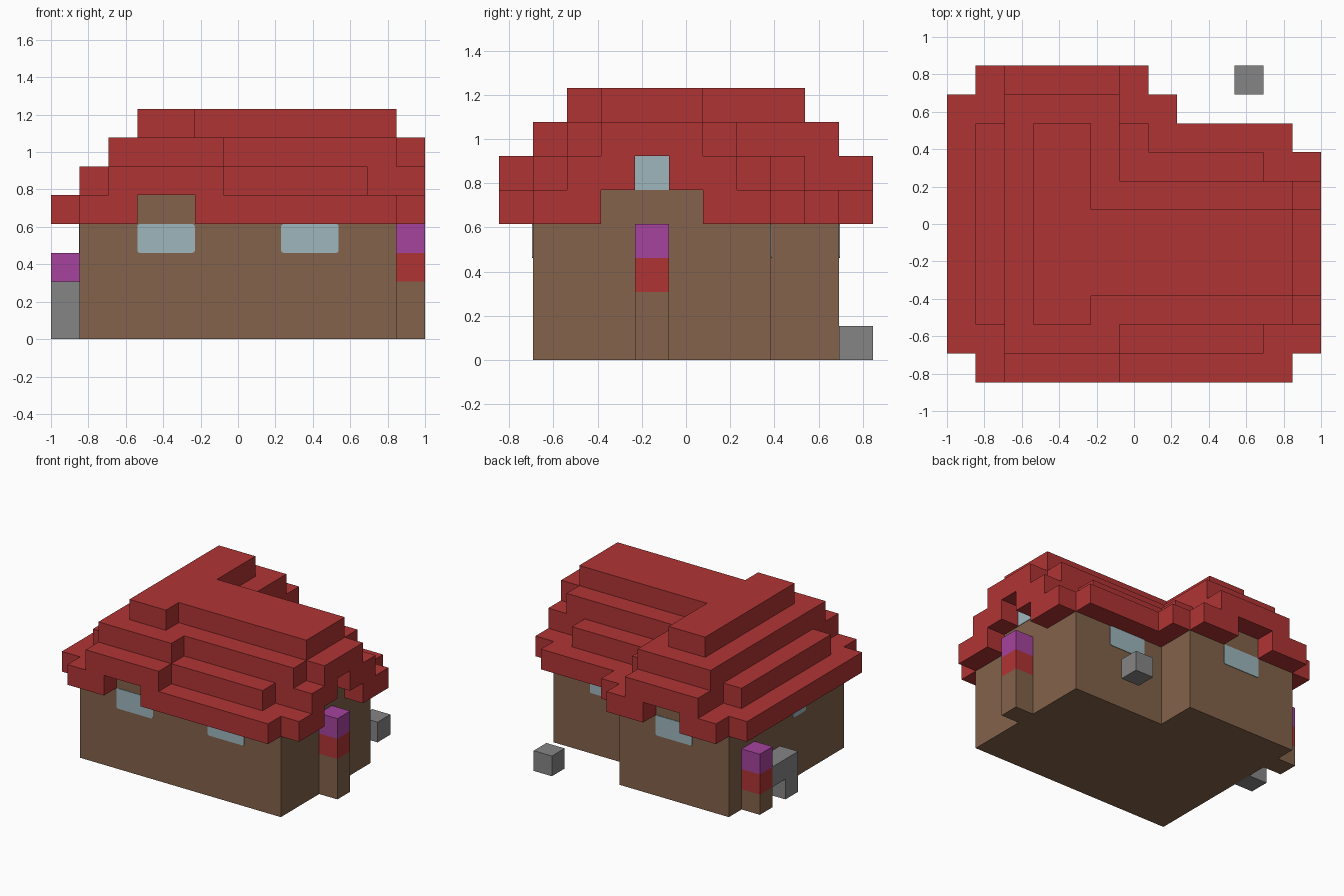
import bpy, bmesh
from mathutils import Vector

cube = bpy.data.objects.get("Cube")
if cube:
    bpy.data.objects.remove(cube, do_unlink=True)

U = 2 / 13                          # edge of one block
ORIGIN = Vector((-1, -5.5 * U, 0))


def material(name, rgb):
    mat = bpy.data.materials.new(name)
    mat.use_nodes = True
    mat.diffuse_color = (*rgb, 1)
    mat.node_tree.nodes["Principled BSDF"].inputs["Base Color"].default_value = (*rgb, 1)
    return mat


red = material("roof red", (0.434, 0.034, 0.034))
brown = material("wall brown", (0.223, 0.122, 0.069))
glass = material("window blue", (0.337, 0.468, 0.515))
purple = material("purple", (0.376, 0.056, 0.337))
grey = material("stone grey", (0.235, 0.235, 0.235))


def blocks(x0, x1, y0, y1, z0, z1):
    """Set of block cells filling a box."""
    return {(x, y, z) for x in range(x0, x1) for y in range(y0, y1) for z in range(z0, z1)}


def finish(bm, name, mat):
    mesh = bpy.data.meshes.new(name)
    bm.to_mesh(mesh)
    bm.free()
    mesh.materials.append(mat)
    bpy.context.collection.objects.link(bpy.data.objects.new(name, mesh))


def build_blocks(name, cells, mat, occupied):
    """Skin the exposed sides of the cells and merge them into large flat faces."""
    bm = bmesh.new()
    for cell in cells:
        centre = Vector(cell) + Vector((0.5, 0.5, 0.5))
        for axis in range(3):
            for sign in (-1, 1):
                n = Vector((0, 0, 0))
                n[axis] = sign
                if tuple(int(c + d) for c, d in zip(cell, n)) in occupied:
                    continue
                a = Vector((0, 0, 0))
                a[(axis + 1) % 3] = 0.5
                b = n.cross(a)
                mid = centre + n / 2
                bm.faces.new([bm.verts.new((mid + p) * U + ORIGIN)
                              for p in (-a - b, a - b, a + b, -a + b)])
    bmesh.ops.remove_doubles(bm, verts=bm.verts, dist=0.001)
    bmesh.ops.dissolve_limit(bm, angle_limit=0.01, verts=bm.verts, edges=bm.edges)
    finish(bm, name, mat)


def window(name, lo, hi, axis, rounding):
    """Thin pane on a wall; the box is flat along the given axis."""
    bm = bmesh.new()
    bmesh.ops.create_cube(bm, size=1)
    size = (Vector(hi) - Vector(lo)) * U
    size[axis] = 0.008
    mid = (Vector(lo) + Vector(hi)) / 2 * U + ORIGIN
    for v in bm.verts:
        v.co = Vector([c * s for c, s in zip(v.co, size)]) + mid
    if rounding:
        corners = [e for e in bm.edges
                   if abs((e.verts[0].co - e.verts[1].co)[axis]) > 0.001]
        bmesh.ops.bevel(bm, geom=corners, offset=rounding, segments=2,
                        profile=0.5, affect='EDGES')
    finish(bm, name, glass)


# Walls: main body, rear wing, and the gable walls under the roof ends
gables = (blocks(3, 5, 1, 2, 4, 5) | blocks(3, 5, 9, 10, 4, 5)
          | blocks(11, 12, 3, 6, 4, 5) | blocks(11, 12, 4, 5, 5, 6))
walls = blocks(1, 12, 1, 8, 0, 4) | blocks(1, 7, 1, 10, 0, 4) | gables

# Stepped roof: cross wing running front to back, then main ridge running sideways
wing_roof = (blocks(0, 8, 1, 10, 4, 5) | blocks(1, 7, 0, 11, 4, 5)
             | blocks(1, 7, 2, 9, 5, 6) | blocks(2, 6, 0, 11, 5, 6)
             | blocks(2, 6, 1, 10, 6, 7) | blocks(3, 5, 2, 9, 7, 8))
main_roof = (blocks(4, 12, 0, 9, 4, 5) | blocks(4, 13, 1, 8, 4, 5)
             | blocks(4, 11, 1, 8, 5, 6) | blocks(4, 13, 2, 7, 5, 6)
             | blocks(4, 12, 2, 7, 6, 7) | blocks(4, 13, 3, 6, 6, 7)
             | blocks(4, 12, 3, 6, 7, 8))
# Notches in the overhangs in front of the gable walls
notches = (blocks(3, 5, 0, 1, 4, 5) | blocks(3, 5, 10, 11, 4, 5)
           | blocks(12, 13, 3, 6, 4, 5) | blocks(12, 13, 4, 5, 5, 6))
roof = (wing_roof | main_roof) - gables - notches

parts = [
    ("walls", walls, brown),
    ("roof", roof, red),
    # Stacked posts on both side walls
    ("right_post_base", blocks(12, 13, 4, 5, 0, 2), brown),
    ("right_post_band", blocks(12, 13, 4, 5, 2, 3), red),
    ("right_post_cap", blocks(12, 13, 4, 5, 3, 4), purple),
    ("left_post_base", blocks(0, 1, 8, 9, 0, 1), brown),
    ("left_post_band", blocks(0, 1, 8, 9, 1, 2), red),
    ("left_post_cap", blocks(0, 1, 8, 9, 2, 3), purple),
    # Stone arm beside the left post and a loose stone behind the house
    ("stone_arm", blocks(0, 1, 6, 7, 0, 2) | blocks(0, 1, 7, 8, 1, 2), grey),
    ("loose_stone", blocks(10, 11, 10, 11, 0, 1), grey),
]
occupied = set().union(*(cells for _, cells, _ in parts))
for name, cells, mat in parts:
    build_blocks(name, cells, mat, occupied)

# Windows just under the eaves, and one in the end gable
for name, x, y in (("front_window_wing", 3, 1), ("front_window_main", 8, 1),
                   ("back_window_wing", 3, 10), ("back_window_main", 8, 8)):
    window(name, (x, y, 3), (x + 2, y, 4), 1, 0.012)
window("side_window", (1, 4, 3), (1, 5, 4), 0, 0.012)
window("gable_window", (12, 4, 5), (12, 5, 6), 0, 0)
